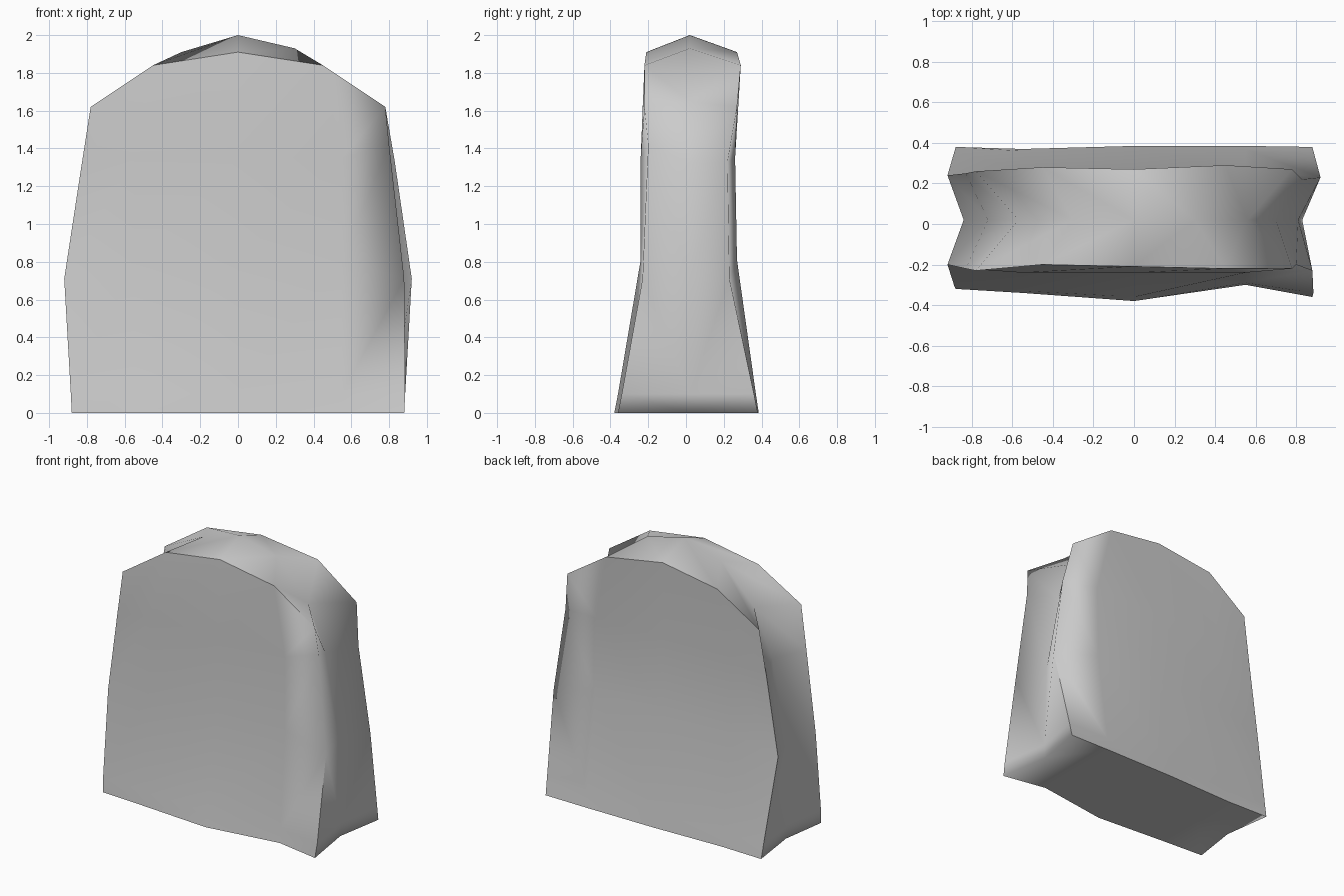
import bpy
import bmesh

default = bpy.data.objects.get("Cube")
if default:
    bpy.data.objects.remove(default, do_unlink=True)

stone = bpy.data.materials.new("plain_grey_stone")
stone.use_nodes = True
GREY = (0.6, 0.6, 0.6, 1)
stone.diffuse_color = GREY
stone.node_tree.nodes["Principled BSDF"].inputs["Base Color"].default_value = GREY

# Rows of the broad faces: (x, z) of the right edge, height inside, (x, z) of the left edge
FOOT = ((-0.88, 0), 0, (0.88, 0))
PLINTH = ((-0.885, 0.1), 0.1, (0.885, 0.1))
FRONT_ROWS = [FOOT, PLINTH, ((-0.92, 0.71), 0.81, (0.88, 0.71)), ((-0.83, 1.3), 1.35, (0.8, 1.42))]
BACK_ROWS = [FOOT, PLINTH, ((-0.92, 0.71), 0.81, (0.92, 0.71)), ((-0.83, 1.3), 1.35, (0.83, 1.33))]
SPREAD = (-0.55, 0, 0.55)
ARCH = [(-0.78, 1.62), (-0.45, 1.84), (0, 1.91), (0.45, 1.84), (0.78, 1.62)]

# Depth of each broad face, row by row
FRONT = [(-0.32, -0.34, -0.38, -0.30, -0.36), (-0.31, -0.33, -0.36, -0.29, -0.34),
         (-0.20, -0.24, -0.24, -0.24, -0.23), (-0.22, -0.24, -0.24, -0.24, -0.20),
         (-0.23, -0.20, -0.21, -0.22, -0.22)]
BACK = [(0.38, 0.37, 0.385, 0.385, 0.38), (0.36, 0.36, 0.37, 0.37, 0.36),
        (0.24, 0.27, 0.27, 0.27, 0.23), (0.25, 0.26, 0.26, 0.26, 0.22),
        (0.26, 0.28, 0.27, 0.29, 0.27)]

# Middle line of the hollowed sides, from the foot up to the crown
RIGHT_HOLLOW = [(-0.83, 0), (-0.84, 0.1), (-0.84, 0.71), (-0.72, 1.3), (-0.57, 1.64), (-0.3, 1.91)]
LEFT_HOLLOW = [(0.82, 0), (0.83, 0.1), (0.81, 0.71), (0.70, 1.32), (0.56, 1.65), (0.3, 1.93)]

bm = bmesh.new()


def broad_face(rows, depths):
    outline = [[right, *((x, z) for x in SPREAD), left] for right, z, left in rows]
    grid = [[bm.verts.new((x, y, z)) for (x, z), y in zip(row, ys)]
            for row, ys in zip(outline + [ARCH], depths)]
    for low, high in zip(grid, grid[1:]):
        for i in range(4):
            bm.faces.new((low[i], low[i + 1], high[i + 1], high[i]))
    rim = [r[0] for r in grid] + grid[-1][1:-1] + [r[-1] for r in reversed(grid)]
    return grid[0], rim, grid[-1]


front_foot, front_rim, front_arch = broad_face(FRONT_ROWS, FRONT)
back_foot, back_rim, back_arch = broad_face(BACK_ROWS, BACK)

# Hollow band running up one side, over the crown and down the other
path = RIGHT_HOLLOW + [(0, 2.0)] + LEFT_HOLLOW[::-1]
middle = [bm.verts.new((x, 0.02, z)) for x, z in path]
for rim in (front_rim, back_rim):
    for i in range(len(path) - 1):
        bm.faces.new((rim[i], rim[i + 1], middle[i + 1], middle[i]))

# Underside
under = [middle[0], *(bm.verts.new((x, 0.02, 0)) for x in SPREAD), middle[-1]]
for foot in (front_foot, back_foot):
    for i in range(4):
        bm.faces.new((foot[i], foot[i + 1], under[i + 1], under[i]))

# Crisp arch, foot and side rims, softer where the faces wrap into the left hollow
bmesh.ops.recalc_face_normals(bm, faces=bm.faces[:])
for face in bm.faces:
    face.smooth = True
for loop in (front_arch, back_arch, front_foot, back_foot,
             front_rim[:5], back_rim[:5], front_rim[-3:], back_rim[-3:]):
    for a, b in zip(loop, loop[1:]):
        bm.edges.get((a, b)).smooth = False

mesh = bpy.data.meshes.new("standing_stone")
bm.to_mesh(mesh)
bm.free()
mesh.materials.append(stone)
bpy.context.collection.objects.link(bpy.data.objects.new("standing_stone", mesh))
